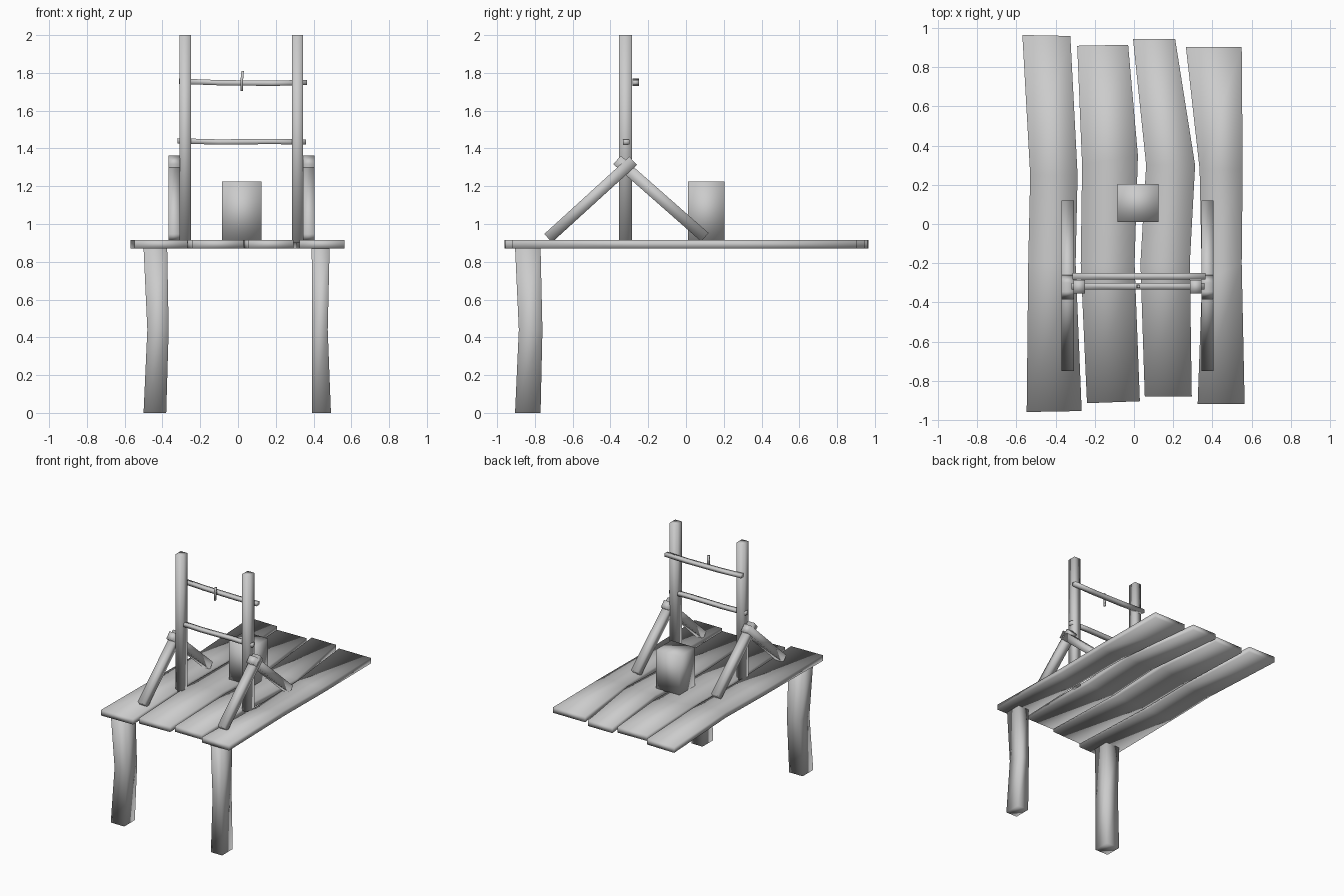
import bpy
from mathutils import Vector

if "Cube" in bpy.data.objects:
    bpy.data.objects.remove(bpy.data.objects["Cube"])

wood = bpy.data.materials.new("plain grey wood")
wood.diffuse_color = (0.6, 0.6, 0.6, 1)
wood.use_nodes = True
wood.node_tree.nodes["Principled BSDF"].inputs["Base Color"].default_value = wood.diffuse_color


def loft(name, rings):
    """Skin a row of four-cornered sections, cap the ends, shade smooth."""
    verts = [v for r in rings for v in r]
    n = len(rings)
    faces = [(3, 2, 1, 0), tuple(4 * (n - 1) + k for k in range(4))]
    for i in range(n - 1):
        for k in range(4):
            a, b = 4 * i + k, 4 * i + (k + 1) % 4
            faces.append((a, b, b + 4, a + 4))
    me = bpy.data.meshes.new(name)
    me.from_pydata([tuple(v) for v in verts], [], faces)
    me.materials.append(wood)
    import bmesh
    bm = bmesh.new()
    bm.from_mesh(me)
    bmesh.ops.recalc_face_normals(bm, faces=bm.faces)
    bm.to_mesh(me)
    bm.free()
    for p in me.polygons:
        p.use_smooth = True
    ob = bpy.data.objects.new(name, me)
    bpy.context.collection.objects.link(ob)
    return ob


def beam(name, stations):
    """Beam through (centre, half-vector u, half-vector v) stations."""
    rings = []
    for c, u, v in stations:
        c, u, v = Vector(c), Vector(u), Vector(v)
        rings.append([c - u - v, c + u - v, c + u + v, c - u + v])
    return loft(name, rings)


def upright(name, levels):
    """Vertical beam from (z, x0, x1, y0, y1) levels."""
    return loft(name, [[(x0, y0, z), (x1, y0, z), (x1, y1, z), (x0, y1, z)]
                       for z, x0, x1, y0, y1 in levels])


# Table planks: (y left, x left, y right, x right) along the length
planks = [
    [(.965, -.57, .96, -.325), (.25, -.53, .25, -.288), (-.2, -.54, -.2, -.298), (-.96, -.548, -.955, -.267)],
    [(.91, -.29, .915, -.03), (.3, -.265, .35, .02), (-.2, -.272, -.2, .003), (-.915, -.24, -.905, .03)],
    [(.945, -.005, .945, .21), (.3, .062, .3, .312), (-.2, .033, -.2, .285), (-.88, .055, -.88, .295)],
    [(.905, .265, .905, .55), (.28, .335, .28, .555), (-.3, .347, -.2, .55), (-.92, .325, -.92, .565)],
]
for i, plank in enumerate(planks):
    loft(f"table_plank_{i + 1}", [
        [(xl, yl, .87), (xr, yr, .87), (xr, yr, .915), (xl, yl, .915)]
        for yl, xl, yr, xr in plank])

# Two crooked front legs
upright("front_leg_left", [(0, -.5, -.38, -.905, -.77), (.44, -.48, -.367, -.885, -.76),
                           (.875, -.5, -.375, -.905, -.77)])
upright("front_leg_right", [(0, .392, .492, -.905, -.77), (.44, .393, .475, -.885, -.76),
                            (.875, .39, .485, -.905, -.77)])

# Frame posts
for side, x in (("left", -.28), ("right", .315)):
    upright(f"post_{side}", [(.9, x - .03, x + .03, -.355, -.285),
                             (2.0, x - .03, x + .03, -.355, -.285)])

# Crossbars with a slight sag
for name, y, pts in (
        ("upper_crossbar", -.267, [(-.313, 1.756), (-.1, 1.748), (.18, 1.745), (.365, 1.749)]),
        ("lower_crossbar", -.317, [(-.32, 1.44), (-.1, 1.434), (.18, 1.437), (.36, 1.434)])):
    beam(name, [((x, y, z), (0, .017, 0), (0, 0, .014)) for x, z in pts])

# Small peg by the upper crossbar
upright("peg", [(1.705, .014, .026, -.328, -.312), (1.76, .013, .027, -.322, -.308),
                (1.81, .018, .031, -.328, -.312)])

# Crossed diagonal braces outside each post
for side, x in (("left", -.338), ("right", .375)):
    for end, a, b in (("front", (-.73, .925), (-.28, 1.335)),
                      ("rear", (.1, .93), (-.365, 1.339))):
        p, q = Vector((x, *a)), Vector((x, *b))
        d = (q - p).normalized()
        u, v = Vector((.031, 0, 0)), Vector((0, -d.z, d.y)) * .03
        beam(f"{end}_brace_{side}", [(p, u, v), (q, u, v)])

# Block standing on the table
upright("table_block", [(.91, -.085, .125, .01, .205), (1.225, -.085, .125, .01, .205)])
